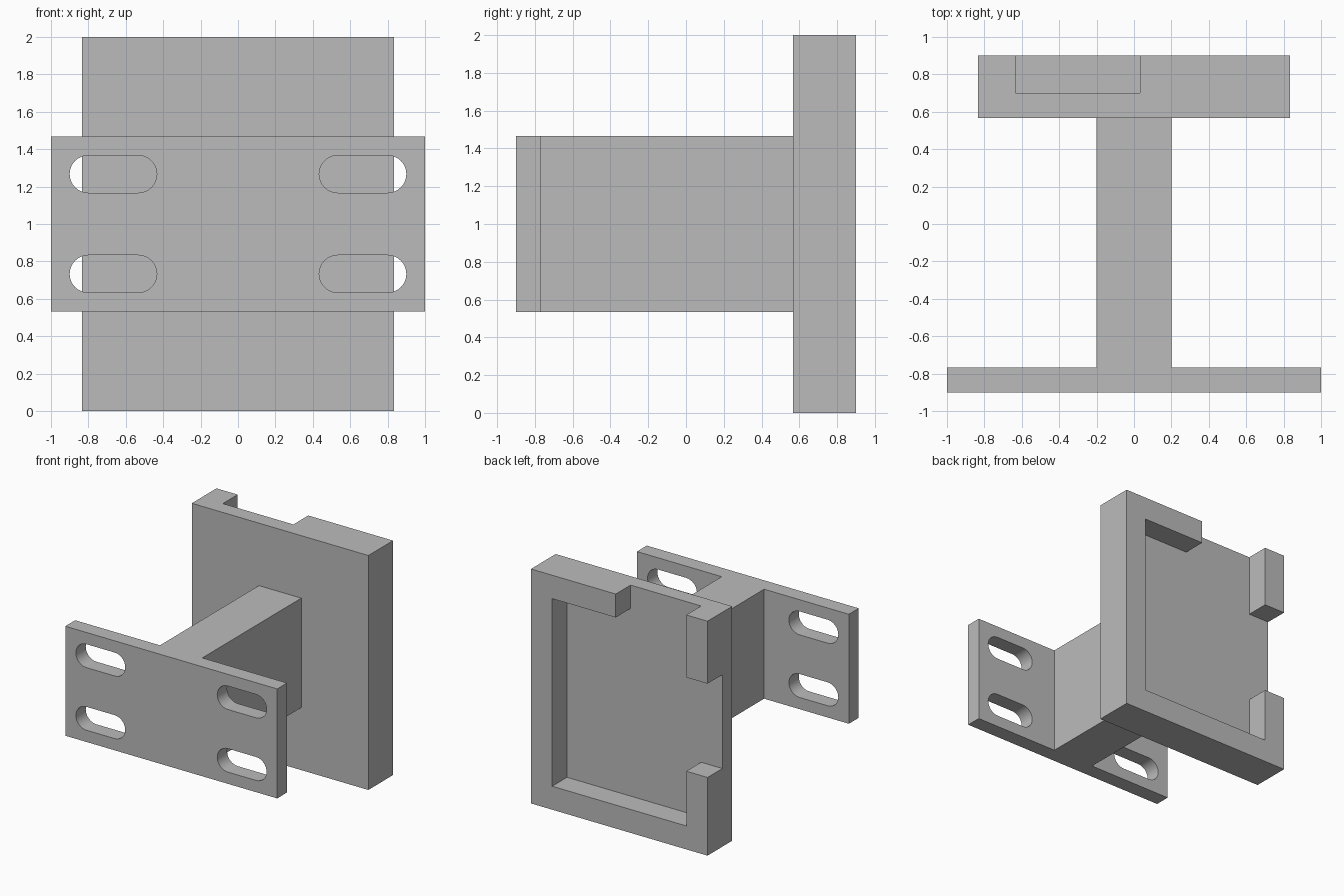
import bpy, bmesh, math
from mathutils import Vector

if "Cube" in bpy.data.objects:
    bpy.data.objects.remove(bpy.data.objects["Cube"], do_unlink=True)

# Single flat grey
grey = bpy.data.materials.new("plain grey")
grey.use_nodes = True
colour = (0.5, 0.5, 0.5, 1)
grey.diffuse_color = colour
grey.node_tree.nodes["Principled BSDF"].inputs["Base Color"].default_value = colour


def prism(name, outline, start, end, axis):
    """Extrude a 2D outline along y (outline in x, z) or z (outline in x, y)."""
    def place(a, b, d):
        return (a, d, b) if axis == "y" else (a, b, d)
    bm = bmesh.new()
    face = bm.faces.new([bm.verts.new(place(a, b, start)) for a, b in outline])
    moved = bmesh.ops.extrude_face_region(bm, geom=[face])["geom"]
    verts = [v for v in moved if isinstance(v, bmesh.types.BMVert)]
    bmesh.ops.translate(bm, verts=verts, vec=Vector(place(0, 0, end - start)))
    bmesh.ops.recalc_face_normals(bm, faces=bm.faces)
    mesh = bpy.data.meshes.new(name)
    bm.to_mesh(mesh)
    bm.free()
    mesh.materials.append(grey)
    obj = bpy.data.objects.new(name, mesh)
    bpy.context.collection.objects.link(obj)
    return obj


def cut(target, cutter):
    """Subtract the cutter from the target and discard it."""
    cutter.hide_render = True
    mod = target.modifiers.new("cut", "BOOLEAN")
    mod.operation, mod.solver, mod.object = "DIFFERENCE", "EXACT", cutter
    bpy.context.view_layer.objects.active = target
    bpy.ops.object.modifier_apply(modifier=mod.name)
    bpy.data.objects.remove(cutter, do_unlink=True)


def slot_outline(cx, cz, half, radius, steps=16):
    """Horizontal slot with round ends."""
    points = []
    for side in (1, -1):
        for i in range(steps + 1):
            t = math.pi * (i / steps - 0.5) + (0 if side > 0 else math.pi)
            points.append((cx + side * (half - radius) + radius * math.cos(t),
                           cz + radius * math.sin(t)))
    return points


# Mounting bracket: wide flange and stem as one T-shaped profile
half_t = [(0.2, 0.567), (0.2, -0.767), (1, -0.767), (1, -0.9)]
t_outline = half_t + [(-x, y) for x, y in reversed(half_t)]
bracket = prism("mounting_bracket", t_outline, 0.533, 1.467, "z")

# Four slots through the flange
for cx in (-0.667, 0.667):
    for cz in (0.733, 1.267):
        cut(bracket, prism("slot_cutter", slot_outline(cx, cz, 0.233, 0.1),
                           -1, -0.7, "y"))

# Holder plate
w = 0.833
plate = prism("holder_plate", [(-w, 0), (w, 0), (w, 2), (-w, 2)], 0.567, 0.9, "y")

# Pocket in the back, open at the top and at the model's right side
pocket = [(-0.633, 0.2), (0.633, 0.2), (0.633, 1.8), (0.033, 1.8), (0.033, 2.1),
          (-0.633, 2.1), (-0.633, 1.467), (-1, 1.467), (-1, 0.667), (-0.633, 0.667)]
cut(plate, prism("pocket_cutter", pocket, 0.7, 1, "y"))

# Smooth only the round slot ends
bpy.ops.object.select_all(action="DESELECT")
for obj in (bracket, plate):
    obj.select_set(True)
bpy.context.view_layer.objects.active = bracket
bpy.ops.object.shade_smooth_by_angle(angle=math.radians(30))
